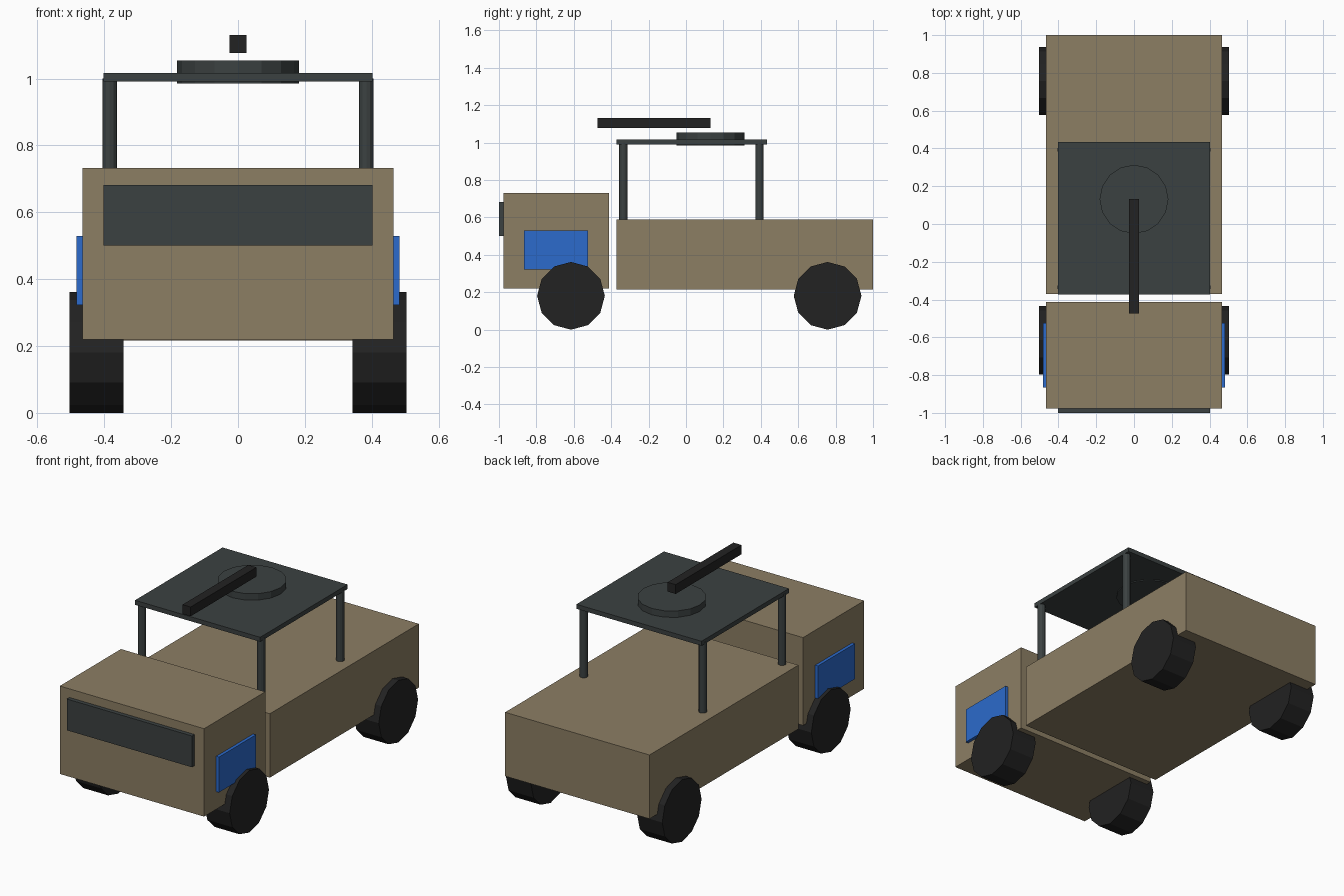
import bpy
import bmesh
from math import pi
from mathutils import Matrix, Vector

default = bpy.data.objects.get("Cube")
if default:
    bpy.data.objects.remove(default)


def material(name, rgb):
    mat = bpy.data.materials.new(name)
    mat.use_nodes = True
    mat.diffuse_color = (*rgb, 1)
    mat.node_tree.nodes["Principled BSDF"].inputs["Base Color"].default_value = (*rgb, 1)
    return mat


TAN = material("desert tan", (0.262, 0.209, 0.127))
STEEL = material("dark slate", (0.044, 0.053, 0.053))
BLUE = material("blue", (0.025, 0.145, 0.604))
BLACK = material("rubber black", (0.016, 0.016, 0.016))


def finish(name, bm, mat):
    mesh = bpy.data.meshes.new(name)
    bm.to_mesh(mesh)
    bm.free()
    mesh.materials.append(mat)
    obj = bpy.data.objects.new(name, mesh)
    bpy.context.collection.objects.link(obj)
    return obj


def box(name, low, high, mat):
    low, high = Vector(low), Vector(high)
    bm = bmesh.new()
    bmesh.ops.create_cube(bm, size=1)
    bmesh.ops.scale(bm, vec=high - low, verts=bm.verts)
    bmesh.ops.translate(bm, vec=(low + high) / 2, verts=bm.verts)
    return finish(name, bm, mat)


def cylinder(name, centre, radius, depth, sides, mat, axis="Z"):
    turn = Matrix.Rotation(pi / 2, 4, "Y") if axis == "X" else Matrix()
    bm = bmesh.new()
    bmesh.ops.create_cone(bm, cap_ends=True, segments=sides, radius1=radius,
                          radius2=radius, depth=depth,
                          matrix=Matrix.Translation(centre) @ turn)
    return finish(name, bm, mat)


# Cab and cargo body
box("cab", (-0.465, -0.976, 0.22), (0.465, -0.413, 0.732), TAN)
box("cargo_body", (-0.465, -0.371, 0.216), (0.465, 1.0, 0.588), TAN)
box("windscreen", (-0.403, -1.0, 0.5), (0.403, -0.97, 0.682), STEEL)

# Roof platform with its gun mount
box("roof_platform", (-0.403, -0.372, 0.991), (0.403, 0.433, 1.017), STEEL)
cylinder("turret_ring", (0, 0.131, 1.02), 0.182, 0.069, 16, STEEL)
box("gun_barrel", (-0.026, -0.473, 1.077), (0.026, 0.132, 1.131), BLACK)

# Parts repeated on both sides
for side, s in (("left", 1), ("right", -1)):
    xs = sorted((s * 0.46, s * 0.483))
    box(side + "_door_panel", (xs[0], -0.865, 0.323), (xs[1], -0.525, 0.529), BLUE)
    for end, wheel_y, post_y in (("front", -0.615, -0.335), ("rear", 0.757, 0.393)):
        cylinder(f"{end}_{side}_wheel", (s * 0.423, wheel_y, 0.181),
                 0.181, 0.161, 12, BLACK, "X")
        cylinder(f"{end}_{side}_roof_post", (s * 0.384, post_y, 0.79),
                 0.022, 0.42, 12, STEEL)
